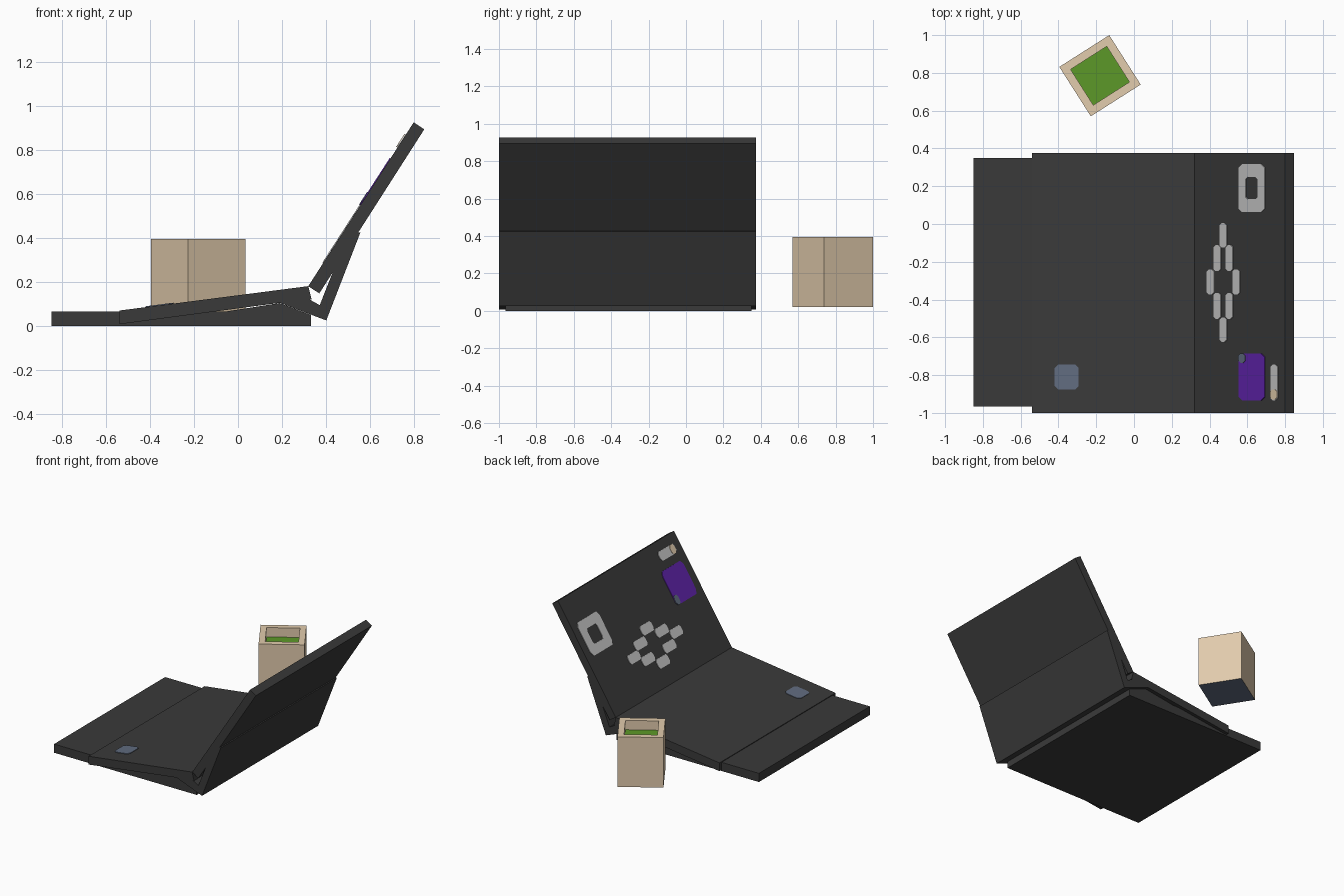
import bpy, bmesh, math
from mathutils import Vector, Matrix

if "Cube" in bpy.data.objects:
    bpy.data.objects.remove(bpy.data.objects["Cube"])


def material(name, r, g, b):
    m = bpy.data.materials.new(name)
    lin = [(c / 255 / 12.92) if c / 255 <= 0.04045 else ((c / 255 + 0.055) / 1.055) ** 2.4 for c in (r, g, b)]
    m.diffuse_color = (*lin, 1)
    m.use_nodes = True
    m.node_tree.nodes["Principled BSDF"].inputs["Base Color"].default_value = m.diffuse_color
    return m


CHARCOAL = material("charcoal", 58, 58, 58)
GREY = material("light_grey", 200, 200, 200)
PURPLE = material("purple", 96, 36, 172)
SLATE = material("slate_blue", 97, 108, 128)
TAN = material("tan", 226, 204, 173)
GREEN = material("green", 92, 153, 40)


def finish(name, bm, mats):
    bmesh.ops.recalc_face_normals(bm, faces=bm.faces)
    me = bpy.data.meshes.new(name)
    bm.to_mesh(me)
    bm.free()
    for m in mats:
        me.materials.append(m)
    ob = bpy.data.objects.new(name, me)
    bpy.context.collection.objects.link(ob)
    return ob


def prism(name, profile, y0, y1, mat):
    """Extrude an (x, z) profile along y."""
    bm = bmesh.new()
    f = bm.faces.new([bm.verts.new((x, y0, z)) for x, z in profile])
    r = bmesh.ops.extrude_face_region(bm, geom=[f])
    bmesh.ops.translate(bm, vec=(0, y1 - y0, 0),
                        verts=[v for v in r["geom"] if isinstance(v, bmesh.types.BMVert)])
    return finish(name, bm, [mat])


def rounded(x0, x1, y0, y1, c):
    """Rectangle with cut corners, as eight points."""
    return [(x0 + c, y0), (x1 - c, y0), (x1, y0 + c), (x1, y1 - c),
            (x1 - c, y1), (x0 + c, y1), (x0, y1 - c), (x0, y0 + c)]


def plate(name, outlines, a, b, mat, lift=0.004, hole=None):
    """Thin plates on the sloping plane through (x, z) points a and b, laid out as seen from above."""
    d = Vector((b[0] - a[0], 0, b[1] - a[1]))
    n = Vector((-d.z, 0, d.x)).normalized()
    bm = bmesh.new()

    def ring(pts, h):
        return [bm.verts.new(Vector((x, y, a[1] + (x - a[0]) / d.x * d.z)) + n * h) for x, y in pts]

    def wall(p, q):
        for i in range(len(p)):
            j = (i + 1) % len(p)
            bm.faces.new((p[i], p[j], q[j], q[i]))

    for pts in outlines:
        low, top = ring(pts, -0.002), ring(pts, lift)
        wall(low, top)
        if hole:
            hlow, htop = ring(hole, -0.002), ring(hole, lift)
            wall(hlow, htop)
            wall(top, htop)
            wall(low, hlow)
        else:
            bm.faces.new(top)
            bm.faces.new(low)
    return finish(name, bm, [mat])


# Lower base slab, with a raised wedge under the hinge
prism("base_slab", [(-0.85, 0), (0.333, 0), (0.333, 0.05), (0.19, 0.104),
                    (-0.06, 0.065), (-0.85, 0.065)], -0.965, 0.35, CHARCOAL)

# Tilted deck, hinge arm, lid and lid support
Y0, Y1 = -1.0, 0.375
DECK = ((-0.54, 0.07), (0.32, 0.181))
LID = ((0.32, 0.181), (0.80, 0.927))
prism("deck", [DECK[0], DECK[1], (0.335, 0.12), (0.19, 0.105), (-0.54, 0.008)], Y0, Y1, CHARCOAL)
prism("hinge_arm", [(0.19, 0.105), (0.402, 0.025), (0.38, 0.09), (0.33, 0.118), (0.25, 0.13)], Y0, Y1, CHARCOAL)
prism("lid", [LID[0], LID[1], (0.848, 0.895), (0.37, 0.148)], Y0, Y1, CHARCOAL)
prism("lid_support", [(0.557, 0.425), (0.402, 0.025), (0.352, 0.044), (0.505, 0.43)], Y0, Y1, CHARCOAL)

# Pad on the deck
plate("deck_pad", [rounded(-0.42, -0.293, -0.876, -0.744, 0.018)], *DECK, SLATE)

# Square ring on the lid
plate("ring_mark", [rounded(0.557, 0.694, 0.063, 0.317, 0.018)], *LID, GREY,
      hole=rounded(0.594, 0.657, 0.132, 0.248, 0.01))

# Chain of stepped bars on the lid, mirrored about its centre
CX, CY = 0.475, -0.307
bars = []
for s in (-1, 1):
    ya, yb = sorted((CY + s * 0.188, CY + s * 0.311))
    bars.append(rounded(CX - 0.018, CX + 0.018, ya - 0.006, yb, 0.01))
    for t in (-1, 1):
        xa, xb = sorted((CX + t * 0.014, CX + t * 0.05))
        ya, yb = sorted((CY + s * 0.058, CY + s * 0.195))
        bars.append(rounded(xa, xb, ya, yb, 0.01))
for t in (-1, 1):
    xa, xb = sorted((CX + t * 0.049, CX + t * 0.087))
    bars.append(rounded(xa, xb, CY - 0.066, CY + 0.066, 0.01))
plate("chain_mark", bars, *LID, GREY)

# Purple panel with a slate corner
plate("purple_panel", [rounded(0.557, 0.694, -0.934, -0.686, 0.018)], *LID, PURPLE)
plate("panel_corner", [rounded(0.557, 0.594, -0.735, -0.686, 0.012)], *LID, SLATE, lift=0.007)

# Narrow strip with a tan end
plate("narrow_strip", [rounded(0.726, 0.763, -0.934, -0.744, 0.012)], *LID, GREY)
plate("strip_end", [rounded(0.726, 0.763, -0.928, -0.876, 0.012)], *LID, TAN, lift=0.007)

# Turned planter box: slate underside, recessed green filling
bm = bmesh.new()
bmesh.ops.create_cube(bm, size=1)
bmesh.ops.scale(bm, vec=(0.313, 0.31, 0.375), verts=bm.verts)
bm.faces.ensure_lookup_table()
top = max(bm.faces, key=lambda f: f.calc_center_median().z)
bottom = min(bm.faces, key=lambda f: f.calc_center_median().z)
bottom.material_index = 2
bmesh.ops.inset_region(bm, faces=[top], thickness=0.061)
r = bmesh.ops.extrude_discrete_faces(bm, faces=[top])
floor = r["faces"][0]
floor.material_index = 1
bmesh.ops.translate(bm, vec=(0, 0, -0.07), verts=floor.verts)
box = finish("planter_box", bm, [TAN, GREEN, SLATE])
box.matrix_world = Matrix.Translation((-0.18, 0.785, 0.2075)) @ Matrix.Rotation(math.radians(32.5), 4, "Z")
